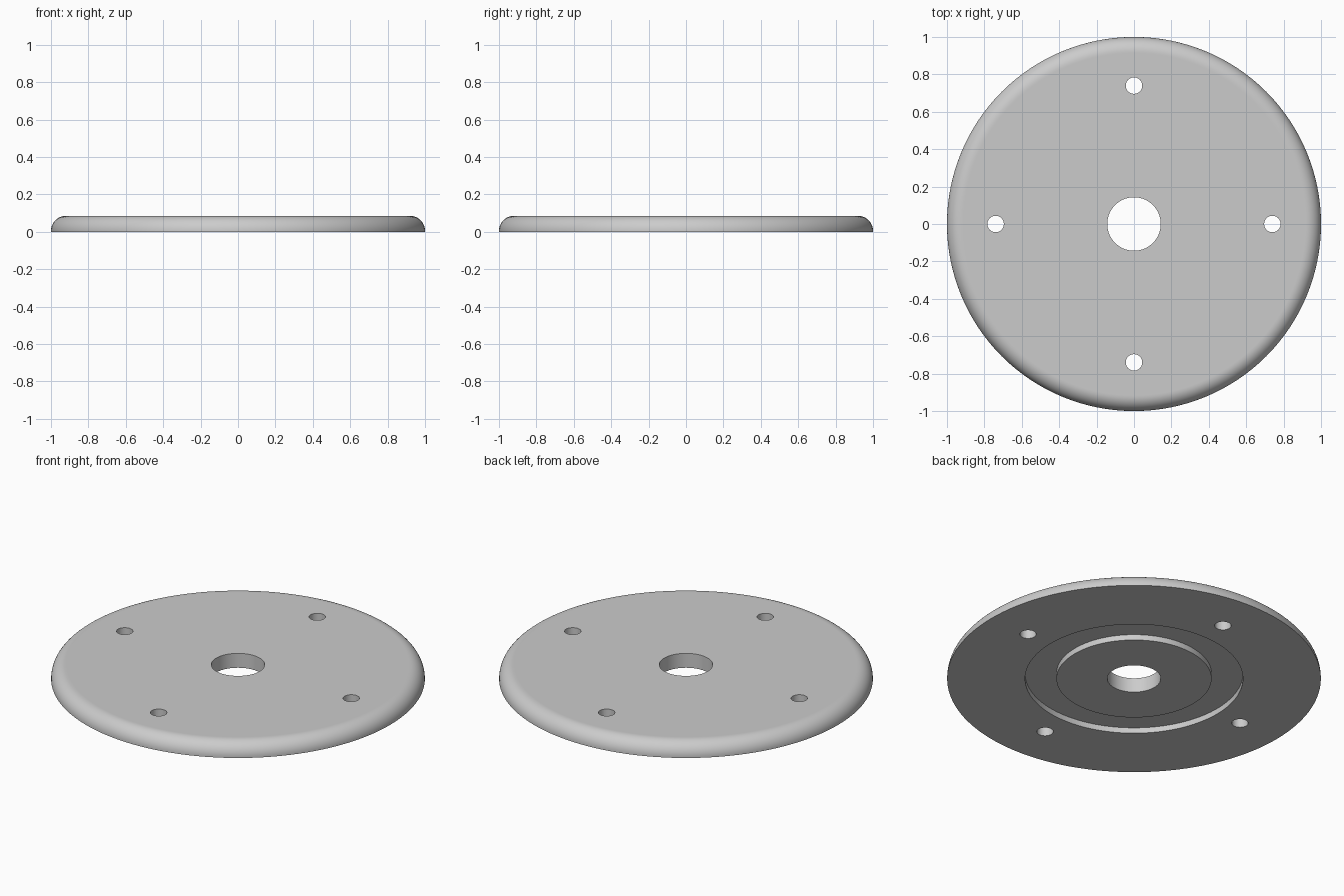
import bpy, bmesh
from math import sin, cos, pi, radians
from mathutils import Matrix

if "Cube" in bpy.data.objects:
    bpy.data.objects.remove(bpy.data.objects["Cube"])

HEIGHT, ROUND, BORE = 0.085, 0.08, 0.143
GROOVE_IN, GROOVE_OUT, GROOVE_DEPTH = 0.415, 0.583, 0.033
BOLT_CIRCLE, BOLT_RADIUS = 0.74, 0.044
SEGMENTS = 128

# Single grey material
grey = bpy.data.materials.new("grey_metal")
grey.use_nodes = True
colour = (0.6, 0.6, 0.6, 1)
grey.diffuse_color = colour
grey.node_tree.nodes["Principled BSDF"].inputs["Base Color"].default_value = colour


def add_object(name, bm):
    bmesh.ops.recalc_face_normals(bm, faces=bm.faces)
    mesh = bpy.data.meshes.new(name)
    bm.to_mesh(mesh)
    bm.free()
    mesh.materials.append(grey)
    obj = bpy.data.objects.new(name, mesh)
    bpy.context.collection.objects.link(obj)
    return obj


# Disc cross-section: bore, underside groove, rounded upper rim
profile = [(BORE, HEIGHT), (BORE, 0), (GROOVE_IN, 0), (GROOVE_IN, GROOVE_DEPTH),
           (GROOVE_OUT, GROOVE_DEPTH), (GROOVE_OUT, 0), (1, 0)]
for i in range(13):
    a = i / 12 * pi / 2
    profile.append((1 - ROUND + ROUND * cos(a), HEIGHT - ROUND + ROUND * sin(a)))
profile.append((1 - ROUND - 0.005, HEIGHT))  # keeps the top shading flat

# Lathe the cross-section into the disc
bm = bmesh.new()
ring = [bm.verts.new((r, 0, z)) for r, z in profile]
edges = [bm.edges.new((v, ring[(i + 1) % len(ring)])) for i, v in enumerate(ring)]
bmesh.ops.spin(bm, geom=ring + edges, cent=(0, 0, 0), axis=(0, 0, 1),
               angle=2 * pi, steps=SEGMENTS, use_merge=False)
bmesh.ops.remove_doubles(bm, verts=bm.verts, dist=0.0001)
disc = add_object("flange_disc", bm)

# Four bolt holes
bm = bmesh.new()
for i in range(4):
    place = Matrix.Rotation(i * pi / 2, 4, "Z") @ Matrix.Translation((BOLT_CIRCLE, 0, HEIGHT / 2))
    bmesh.ops.create_cone(bm, cap_ends=True, segments=40, radius1=BOLT_RADIUS,
                          radius2=BOLT_RADIUS, depth=HEIGHT * 3, matrix=place)
cutter = add_object("bolt_hole_cutter", bm)
cutter.hide_render = True

cut = disc.modifiers.new("bolt_holes", "BOOLEAN")
cut.operation = "DIFFERENCE"
cut.solver = "EXACT"
cut.object = cutter
bpy.ops.object.select_all(action="DESELECT")
disc.select_set(True)
bpy.context.view_layer.objects.active = disc
bpy.ops.object.modifier_apply(modifier=cut.name)
bpy.data.objects.remove(cutter)

# Smooth curved walls, crisp edges
bpy.ops.object.shade_smooth_by_angle(angle=radians(30))
